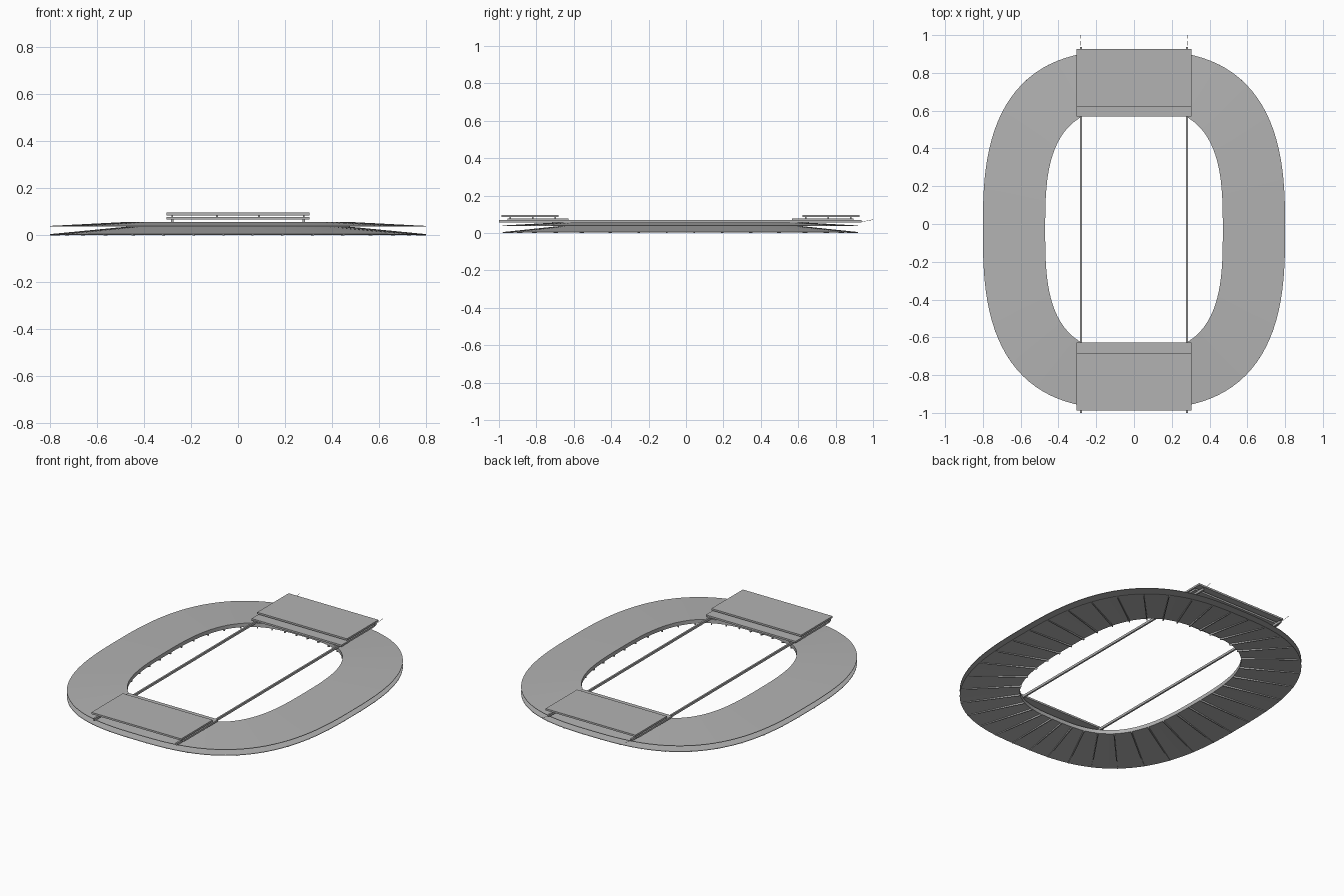
import bpy, bmesh, math
from mathutils import Vector

if "Cube" in bpy.data.objects:
    bpy.data.objects.remove(bpy.data.objects["Cube"])

grey = bpy.data.materials.new("roof grey")
grey.use_nodes = True
colour = (0.45, 0.45, 0.45, 1)
grey.diffuse_color = colour
grey.node_tree.nodes["Principled BSDF"].inputs["Base Color"].default_value = colour

CENTRE_Y = -0.03
SEGMENTS = 128


def finish(name, bm, smooth=False):
    bmesh.ops.recalc_face_normals(bm, faces=bm.faces)
    mesh = bpy.data.meshes.new(name)
    bm.to_mesh(mesh)
    bm.free()
    mesh.materials.append(grey)
    obj = bpy.data.objects.new(name, mesh)
    bpy.context.collection.objects.link(obj)
    if smooth:
        bpy.ops.object.select_all(action='DESELECT')
        obj.select_set(True)
        bpy.context.view_layer.objects.active = obj
        bpy.ops.object.shade_smooth_by_angle(angle=math.radians(20))
    return obj


def oval(angle, a, b, n):
    c, s = math.cos(angle), math.sin(angle)
    r = (abs(c) ** n + abs(s) ** n) ** (-1 / n)
    return Vector((a * c * r, b * s * r + CENTRE_Y, 0))


def ring_point(angle, u, z):
    """u runs from 0 at the inner edge to 1 at the outer edge."""
    p = oval(angle, 0.47, 0.645, 3).lerp(oval(angle, 0.8, 0.95, 2.75), u)
    p.z = z
    return p


def ring(name, profile):
    bm = bmesh.new()
    loops = [[bm.verts.new(ring_point(math.tau * i / SEGMENTS, u, z)) for u, z in profile]
             for i in range(SEGMENTS)]
    k = len(profile)
    for i in range(SEGMENTS):
        a, b = loops[i], loops[(i + 1) % SEGMENTS]
        for j in range(k):
            bm.faces.new((a[j], b[j], b[(j + 1) % k], a[(j + 1) % k]))
    return finish(name, bm, True)


def add_box(bm, x, y, z):
    verts = [bm.verts.new((i, j, k)) for i in x for j in y for k in z]
    for f in ((0, 1, 3, 2), (4, 6, 7, 5), (0, 4, 5, 1), (2, 3, 7, 6), (0, 2, 6, 4), (1, 5, 7, 3)):
        bm.faces.new([verts[i] for i in f])


def box(name, x, y, z):
    bm = bmesh.new()
    add_box(bm, x, y, z)
    return finish(name, bm)


# Two thin shells joined by a fascia around the opening
ring("upper_roof", [(1, 0.037), (1, 0.040), (0, 0.057), (0, 0.054)])
ring("lower_soffit", [(1, 0.002), (1, 0.005), (0, 0.037), (0, 0.034)])
ring("inner_fascia", [(0, 0.034), (0, 0.057), (0.012, 0.056), (0.012, 0.034)])

# Radial fins under the soffit
bm = bmesh.new()
RIBS = 40
for i in range(RIBS):
    angle = math.tau * (i + 0.5) / RIBS
    side = (ring_point(angle + 0.01, 0.5, 0) - ring_point(angle - 0.01, 0.5, 0)).normalized() * 0.003
    outline = [(0, 0.035), (0, 0.024), (0.95, 0), (1, 0), (1, 0.003)]
    left = [bm.verts.new(ring_point(angle, u, z) + side) for u, z in outline]
    right = [bm.verts.new(ring_point(angle, u, z) - side) for u, z in outline]
    bm.faces.new(left)
    bm.faces.new(right[::-1])
    for j in range(len(outline)):
        k = (j + 1) % len(outline)
        bm.faces.new((left[j], right[j], right[k], left[k]))
finish("soffit_ribs", bm)

# Long beams crossing the opening, with a fine cable at the back end
for name, s in (("left", 1), ("right", -1)):
    box(name + "_beam", (s * 0.28 - 0.005, s * 0.28 + 0.005), (-1, 0.937), (0.055, 0.069))
    start, end = Vector((s * 0.28, 0.93, 0.058)), Vector((s * 0.285, 1, 0.071))
    bm = bmesh.new()
    bmesh.ops.create_cone(bm, cap_ends=True, segments=6, radius1=0.001, radius2=0.001,
                          depth=(end - start).length)
    bmesh.ops.rotate(bm, verts=bm.verts, matrix=(end - start).to_track_quat('Z', 'Y').to_matrix())
    bmesh.ops.translate(bm, verts=bm.verts, vec=(start + end) / 2)
    finish(name + "_cable", bm)

# Stepped canopy plates over each end, mirrored about the roof centre
for name, s in (("front", -1), ("back", 1)):
    def span(near, far):
        return sorted((CENTRE_Y + s * near, CENTRE_Y + s * far))
    box(name + "_upper_canopy", (-0.305, 0.305), span(0.652, 0.957), (0.085, 0.096))
    box(name + "_lower_canopy", (-0.305, 0.305), span(0.598, 0.925), (0.067, 0.078))
    bm = bmesh.new()
    for x in (-0.28, -0.09, 0.09, 0.28):
        for y in (0.67, 0.79, 0.91):
            add_box(bm, (x - 0.004, x + 0.004), span(y - 0.004, y + 0.004), (0.077, 0.086))
    finish(name + "_canopy_posts", bm)
